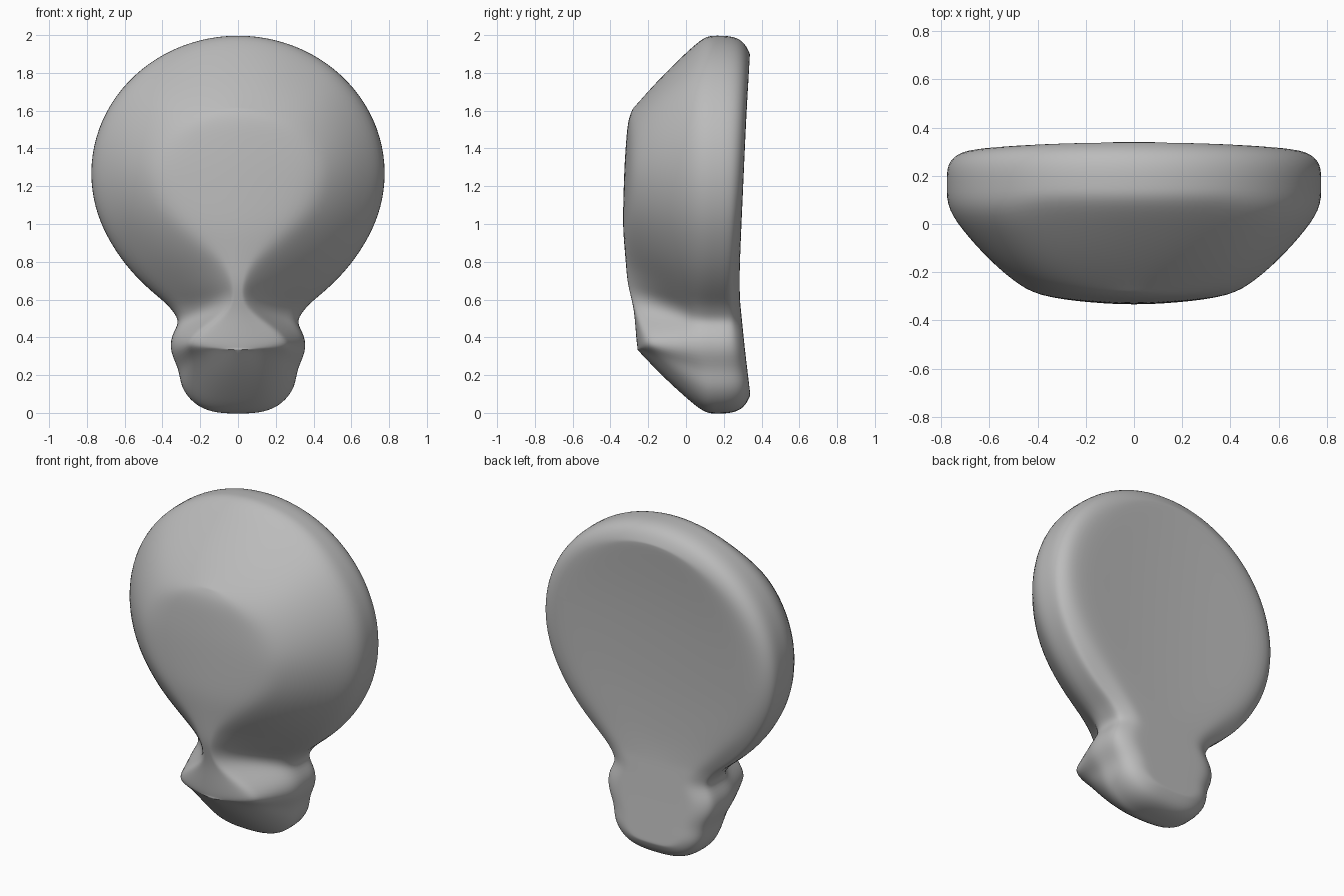
import bpy, bmesh, math

if "Cube" in bpy.data.objects:
    bpy.data.objects.remove(bpy.data.objects["Cube"])

# Upper bulb: rim arc and front plateau arc swept from the top to the widest point
ROWS = []
for step in range(7):
    a = math.radians(90 - 15 * step)
    ROWS.append((.785 * math.cos(a), 1.27 + .735 * math.sin(a),
                 .41 * math.cos(a), 1.24 + .38 * math.sin(a)))
# Lower bulb, neck and collar: rim x, rim z, plateau x, plateau z
ROWS += [
    (.76, 1.09, .37, 1.10), (.70, .94, .28, .98), (.60, .785, .17, .87),
    (.485, .665, .08, .78), (.385, .585, .04, .69), (.345, .54, .03, .62),
    (.305, .48, .06, .54), (.355, .41, .20, .44), (.36, .32, .26, .37),
    (.31, .23, .22, .345), (.305, .14, .16, .34), (.24, .05, .10, .335),
    (.14, 0, .05, .335), (0, -.005, 0, .335)]
# Depth (y) against height (z) along the middle of the front and the back
SPINE = [(.34, -.26), (.38, -.268), (.55, -.275), (.69, -.31), (1, -.338),
         (1.3, -.33), (1.5, -.315), (1.58, -.30), (1.63, -.27)]
BACK = [(.1, .34), (.35, .31), (.65, .28), (1.2, .31), (1.9, .338)]


def lookup(table, z):
    for (z0, y0), (z1, y1) in zip(table, table[1:]):
        if z <= z1:
            return y0 + (y1 - y0) * max(0, z - z0) / (z1 - z0)
    return table[-1][1]


def back_depth(x, z):
    """Back surface with a shallow dish in the bulb."""
    dish = max(0, 1 - (x / .65) ** 2 - ((z - 1.27) / .6) ** 2)
    return lookup(BACK, z) - .025 * dish


def section(i):
    """Strip of points from the front middle, round the rim, to the back middle."""
    ox, oz, px, pz = ROWS[i]
    fy = lookup(SPINE, pz)
    py = fy + (.08 if pz > .5 else .2) * px
    # slopes swell outwards, except in the hollows beside the neck ridge
    if oz > .75:
        bulge = .012 + .028 * min(1, ox / .7)
    else:
        bulge = .02 if oz > .6 else 0 if oz > .56 else -.03 if oz > .46 else .015
    # inward direction of the rim
    before, after = ROWS[max(i - 1, 0)], ROWS[min(i + 1, len(ROWS) - 1)]
    tx, tz = after[0] - before[0], after[1] - before[1]
    if i == 0:
        tx, tz = 1, 0
    elif i == len(ROWS) - 1:
        tx, tz = -1, 0
    length = math.hypot(tx, tz)
    nx, nz = tz / length, -tx / length
    if .2 < oz < .62:
        nx, nz = -1, nz * .2
    edge = .06 if .3 < oz < 1.8 else .10

    pts = [(0, fy, pz), (px * .5, fy + (py - fy) * .3, pz), (px, py, pz)]
    for t in (.25, .5, .75):
        pts.append((px + (ox - px) * t, py + (edge - py) * t - bulge * 4 * t * (1 - t),
                    pz + (oz - pz) * t))
    pts += [(ox, edge, oz), (ox, .16, oz), (ox, .235, oz)]
    for inset, drop in ((.025, .035), (.09, .002)):
        x, z = max(0, ox + nx * inset), oz + nz * inset
        pts.append((x, back_depth(x, z) - drop, z))
    bz = min(max(oz, .12), 1.88)
    for k in (.72, .36, 0):
        x = max(0, ox + nx * .09) * k
        z = bz + (oz + nz * .09 - bz) * k
        pts.append((x, back_depth(x, z), z))
    return pts


# Bulb-shaped body: skin the strips, mirror, subdivide
bm = bmesh.new()
grid = [[bm.verts.new(p) for p in section(i)] for i in range(len(ROWS))]
for r0, r1 in zip(grid, grid[1:]):
    for j in range(len(r0) - 1):
        bm.faces.new((r0[j], r1[j], r1[j + 1], r0[j + 1]))
bmesh.ops.remove_doubles(bm, verts=bm.verts[:], dist=.002)
bmesh.ops.recalc_face_normals(bm, faces=bm.faces[:])
# the frontmost face must point to the front
bm.normal_update()
front = min(bm.faces, key=lambda f: f.calc_center_median().y)
if front.normal.y > 0:
    bmesh.ops.reverse_faces(bm, faces=bm.faces[:])
mesh = bpy.data.meshes.new("bulb_body")
bm.to_mesh(mesh)
bm.free()
body = bpy.data.objects.new("bulb_body", mesh)
bpy.context.collection.objects.link(body)

mirror = body.modifiers.new("mirror", 'MIRROR')
mirror.use_clip = True
mirror.merge_threshold = .003
smooth = body.modifiers.new("smooth", 'SUBSURF')
smooth.levels = smooth.render_levels = 2
for face in mesh.polygons:
    face.use_smooth = True

grey = bpy.data.materials.new("soft grey")
grey.diffuse_color = (.5, .5, .5, 1)
grey.use_nodes = True
grey.node_tree.nodes["Principled BSDF"].inputs["Base Color"].default_value = grey.diffuse_color
mesh.materials.append(grey)
